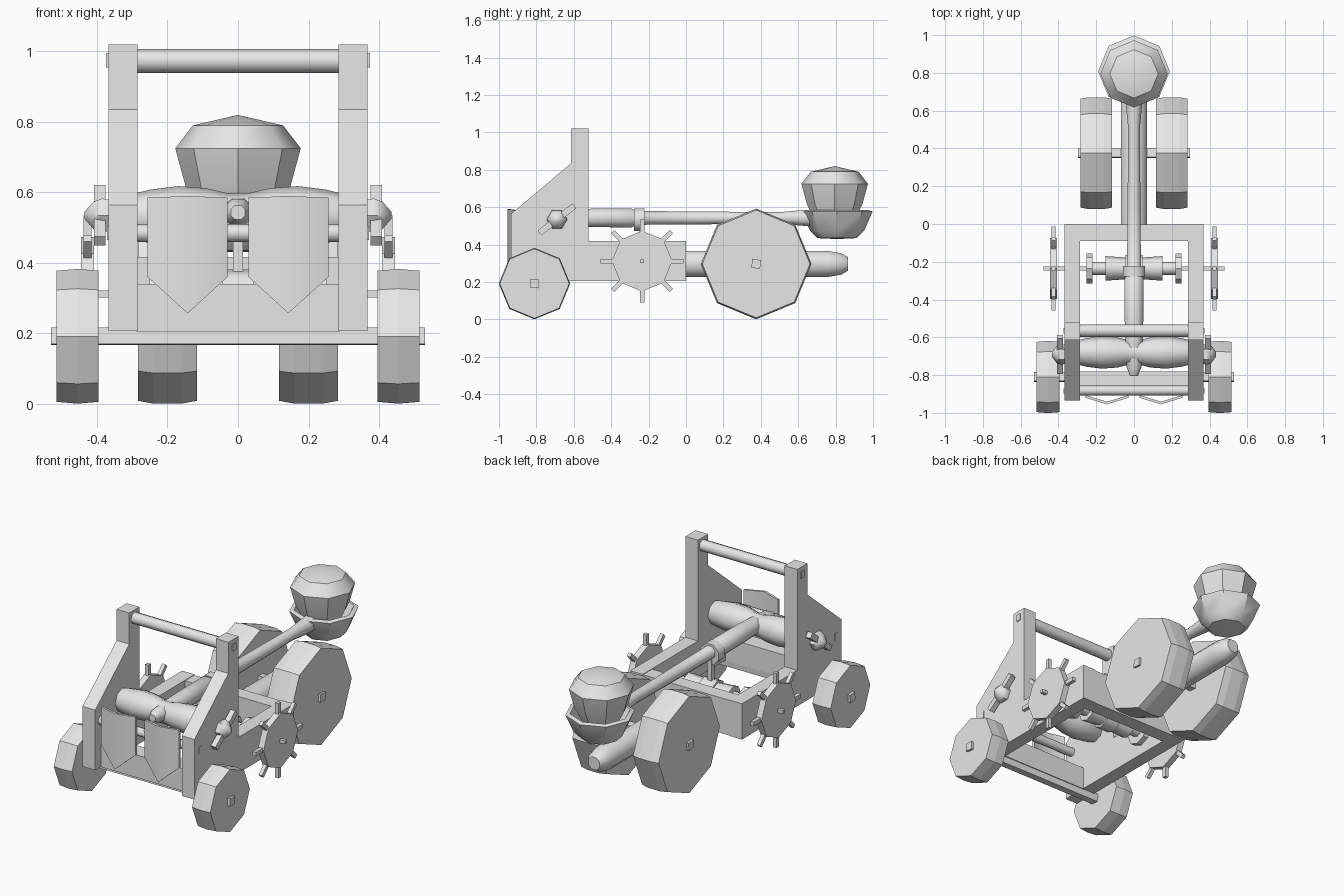
import bpy, bmesh, math
from mathutils import Matrix, Vector

if "Cube" in bpy.data.objects:
    bpy.data.objects.remove(bpy.data.objects["Cube"])

grey = bpy.data.materials.new("plain_grey")
grey.diffuse_color = (0.8, 0.8, 0.8, 1)
grey.use_nodes = True
grey.node_tree.nodes["Principled BSDF"].inputs["Base Color"].default_value = grey.diffuse_color


def finish(name, bm, smooth=None):
    bmesh.ops.remove_doubles(bm, verts=bm.verts, dist=1e-5)
    bmesh.ops.recalc_face_normals(bm, faces=bm.faces)
    me = bpy.data.meshes.new(name)
    bm.to_mesh(me)
    bm.free()
    ob = bpy.data.objects.new(name, me)
    bpy.context.collection.objects.link(ob)
    me.materials.append(grey)
    if smooth:
        bpy.ops.object.select_all(action='DESELECT')
        ob.select_set(True)
        bpy.context.view_layer.objects.active = ob
        bpy.ops.object.shade_smooth_by_angle(angle=math.radians(smooth))
    return ob


def turned(name, axis, centre, profile, segs=8, phase=0.0, smooth=None):
    """Revolve (position, radius) pairs around a line along the axis."""
    bm = bmesh.new()
    rings = []
    for t, r in profile:
        ring = []
        for i in range(segs):
            a = math.radians(phase) + 2 * math.pi * i / segs
            u, v = r * math.cos(a), r * math.sin(a)
            p = {'X': (t, u, v), 'Y': (u, t, v), 'Z': (u, v, t)}[axis]
            ring.append(bm.verts.new(Vector(centre) + Vector(p)))
        rings.append(ring)
    for a, b in zip(rings, rings[1:]):
        for i in range(segs):
            j = (i + 1) % segs
            bm.faces.new((a[i], a[j], b[j], b[i]))
    for ring, (t, r) in ((rings[0], profile[0]), (rings[-1], profile[-1])):
        if r > 0:
            bm.faces.new(ring)
    bmesh.ops.dissolve_degenerate(bm, dist=1e-5, edges=bm.edges)
    return finish(name, bm, smooth)


def box(name, lo, hi, tilt=0.0):
    """Box between two corners, tilted about the x axis through its centre."""
    lo, hi = Vector(lo), Vector(hi)
    bm = bmesh.new()
    bmesh.ops.create_cube(bm, size=1)
    m = (Matrix.Translation((lo + hi) / 2) @ Matrix.Rotation(tilt, 4, 'X')
         @ Matrix.Diagonal((*(hi - lo), 1)))
    bmesh.ops.transform(bm, matrix=m, verts=bm.verts)
    return finish(name, bm)


def slab(name, outline, x0, x1):
    """Extrude a (y, z) outline along x."""
    bm = bmesh.new()
    f = bm.faces.new([bm.verts.new((x0, y, z)) for y, z in outline])
    ext = bmesh.ops.extrude_face_region(bm, geom=[f])
    moved = [v for v in ext['geom'] if isinstance(v, bmesh.types.BMVert)]
    bmesh.ops.translate(bm, verts=moved, vec=(x1 - x0, 0, 0))
    return finish(name, bm)


# Frame: side panels and cross beams
panel = [(-.935, .207), (-.935, .565), (-.615, .835), (-.615, 1.02),
         (-.52, 1.02), (-.52, .42), (0, .42), (0, .207)]
for s, side in ((-1, "left"), (1, "right")):
    slab("side_panel_" + side, panel, s * .285, s * .368)
box("rear_cross_beam", (-.29, -.09, .207), (.29, -.003, .417))
box("front_cross_beam", (-.29, -.88, .205), (.29, -.78, .34))
turned("top_bar", 'X', (0, -.565, .973), [(-.36, .034), (.36, .034)], smooth=50)
box("top_bar_peg", (-.374, -.58, .955), (.374, -.55, .995))
turned("shield_bar", 'X', (0, -.882, .485), [(-.35, .026), (.35, .026)], smooth=50)
box("shield_bar_peg", (-.372, -.897, .465), (.372, -.87, .505))

# Chassis log to the rear axle
turned("rear_log", 'Y', (0, 0, .297),
       [(-.02, .075), (.76, .075), (.83, .062), (.865, .04)], phase=22.5, smooth=50)

# Axles and wheels
for name, y, z, half in (("front_axle", -.81, .192, .53), ("rear_axle", .375, .297, .297)):
    turned(name, 'X', (0, y, z), [(-half, .033), (half, .033)], segs=4, phase=40)
for s, side in ((-1, "left"), (1, "right")):
    turned("front_wheel_" + side, 'X', (s * .455, -.81, .192),
           [(-.06, .186), (0, .191), (.06, .186)])
    turned("rear_wheel_" + side, 'X', (s * .2, .375, .297),
           [(-.084, .288), (-.04, .296), (.04, .296), (.084, .288)])

# Winch: axle, drum, flanges and spoked hand wheels
WY, WZ = -.235, .312
turned("winch_axle", 'X', (0, WY, WZ), [(-.48, .014), (.48, .014)], segs=4, phase=45)
turned("winch_drum", 'X', (0, WY, WZ),
       [(-.24, .035), (-.15, .035), (-.15, .065), (-.05, .058), (.05, .058),
        (.15, .065), (.15, .035), (.24, .035)], smooth=50)
box("winch_rope", (-.014, WY - .014, .33), (.014, WY + .014, .5))
turned("rope_wrap", 'X', (0, WY, WZ), [(-.045, .07), (.045, .07)], smooth=50)
for s, side in ((-1, "left"), (1, "right")):
    turned("winch_flange_" + side, 'X', (s * .235, WY, WZ), [(-.016, .08), (.016, .08)])
    turned("hand_wheel_" + side, 'X', (s * .427, WY, WZ), [(-.019, .162), (.019, .162)])
    for i in range(8):
        a = i * math.pi / 4
        y, z = WY + .182 * math.cos(a), WZ + .182 * math.sin(a)
        box(f"hand_spoke_{side}_{i}", (s * .427 - .011, y - .04, z - .012),
            (s * .427 + .011, y + .04, z + .012), tilt=a)

# Twisted rope bundle with its outer tightening handles
half = [(.29, .066), (.25, .076), (.17, .086), (.09, .08), (.03, .066)]
turned("rope_bundle", 'X', (0, -.68, .532),
       [(-x, r) for x, r in half] + half[::-1], smooth=50)
for s, side in ((-1, "left"), (1, "right")):
    turned("tightening_knob_" + side, 'X', (0, -.69, .535),
           [(s * .36, .05), (s * .385, .055), (s * .41, .045), (s * .435, .012)], segs=6, smooth=50)
    box("tightening_handle_" + side, (s * .392 - .016, -.808, .518),
        (s * .392 + .016, -.572, .552), tilt=math.radians(38))

# Throwing arm
turned("throwing_arm", 'Y', (0, 0, .543),
       [(-.805, .022), (-.76, .042), (-.62, .05), (-.52, .053), (-.29, .055), (-.27, .04),
        (.1, .037), (.5, .033), (.62, .045), (.7, .05)], phase=22.5, smooth=50)
turned("arm_collar", 'Y', (0, 0, .533), [(-.278, .064), (-.222, .064)], phase=22.5, smooth=50)

# Bowl and boulder
turned("bowl", 'Z', (0, .808, 0),
       [(.43, .0), (.435, .105), (.475, .145), (.578, .19), (.585, .165), (.5, .12), (.48, 0)],
       smooth=35)
turned("boulder", 'Z', (0, .795, 0),
       [(.49, 0), (.52, .1), (.615, .148), (.725, .178), (.79, .128), (.82, 0)], smooth=40)

# Front shields, folded along the middle
for s, side in ((-1, "left"), (1, "right")):
    bm = bmesh.new()
    layers = []
    for back in (0, .014):
        layers.append([bm.verts.new((s * .143 + x, y + back, z)) for x, y, z in (
            (-.113, -.92, .585), (-.113, -.92, .36), (0, -.955, .257),
            (.113, -.92, .36), (.113, -.92, .585), (0, -.955, .59))])
    f, b = layers
    for layer in layers:
        bm.faces.new((layer[0], layer[1], layer[2], layer[5]))
        bm.faces.new((layer[5], layer[2], layer[3], layer[4]))
    for i in range(6):
        j = (i + 1) % 6
        bm.faces.new((f[i], f[j], b[j], b[i]))
    finish("shield_" + side, bm, smooth=40)
